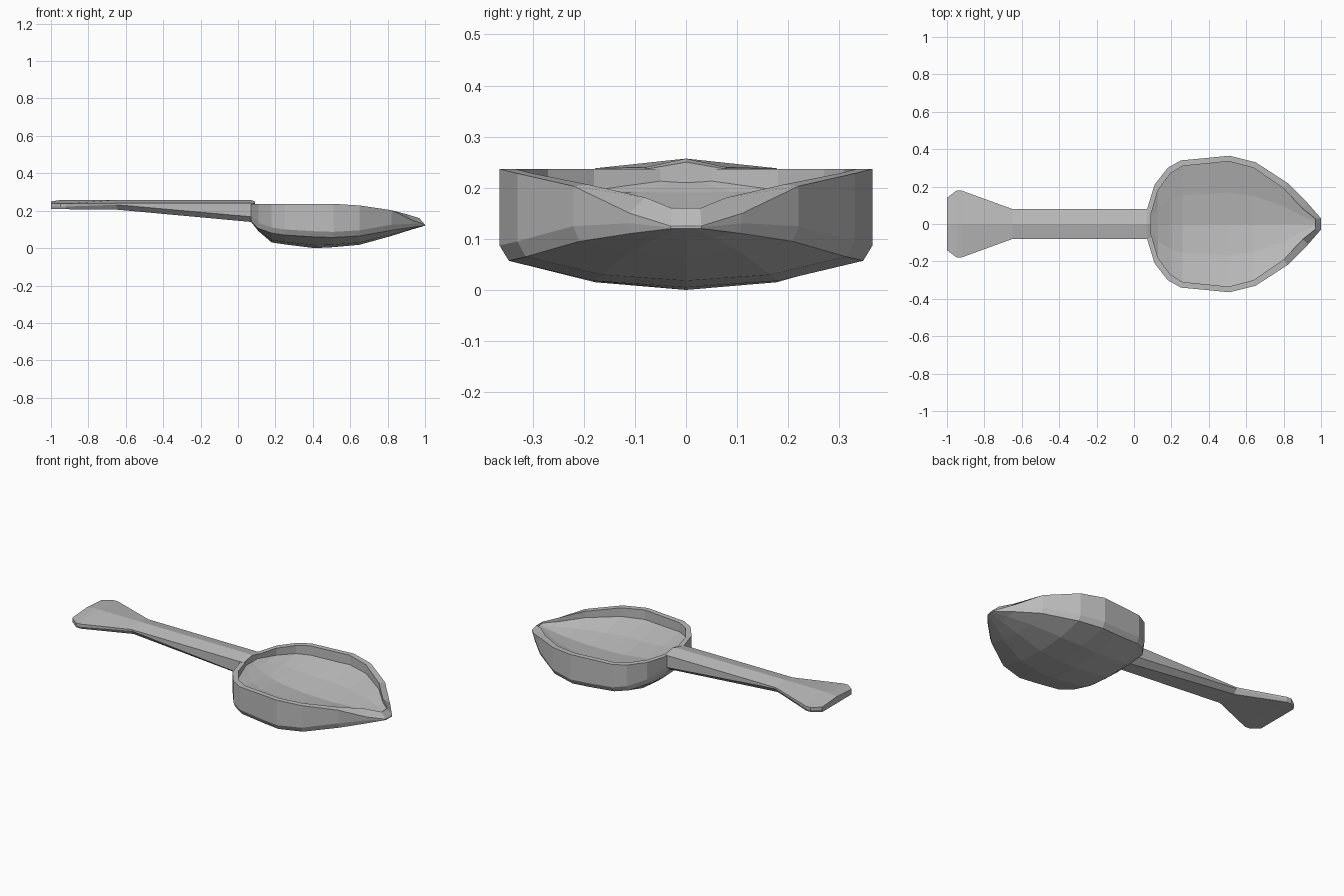
import bpy
import bmesh

cube = bpy.data.objects.get("Cube")
if cube:
    bpy.data.objects.remove(cube, do_unlink=True)

steel = bpy.data.materials.new("brushed_grey")
steel.use_nodes = True
grey = (0.5, 0.5, 0.5, 1)
steel.diffuse_color = grey
steel.node_tree.nodes["Principled BSDF"].inputs["Base Color"].default_value = grey


def mirror_profile(half):
    """Profile from +y to the centre, continued to -y."""
    return half + [(x, -y, z) for x, y, z in reversed(half[:-1])]


def loft(bm, sections):
    """Skin consecutive open sections, return the vertex grid."""
    grid = [[bm.verts.new(p) for p in s] for s in sections]
    for a, b in zip(grid, grid[1:]):
        for i in range(len(a) - 1):
            bm.faces.new((a[i], a[i + 1], b[i + 1], b[i]))
    return grid


def finish(bm, name):
    bmesh.ops.remove_doubles(bm, verts=bm.verts, dist=0.0005)
    bmesh.ops.recalc_face_normals(bm, faces=bm.faces)
    mesh = bpy.data.meshes.new(name)
    bm.to_mesh(mesh)
    bm.free()
    mesh.materials.append(steel)
    obj = bpy.data.objects.new(name, mesh)
    bpy.context.collection.objects.link(obj)
    return obj


# Bowl stations: x, half width, outer rim, chine, keel,
# then inner rim, floor edge and floor centre heights
STATIONS = [
    (0.07, 0.08, 0.237, 0.145, 0.14, 0.237, 0.213, 0.21),
    (0.11, 0.21, 0.237, 0.105, 0.09, 0.237, 0.195, 0.19),
    (0.18, 0.30, 0.237, 0.08, 0.03, 0.237, 0.188, 0.16),
    (0.25, 0.34, 0.237, 0.07, 0.02, 0.237, 0.182, 0.14),
    (0.41, 0.355, 0.237, 0.06, 0.0, 0.237, 0.18, 0.122),
    (0.51, 0.365, 0.237, 0.057, 0.005, 0.237, 0.18, 0.118),
    (0.65, 0.33, 0.228, 0.065, 0.018, 0.228, 0.176, 0.116),
    (0.82, 0.22, 0.203, 0.095, 0.065, 0.206, 0.168, 0.125),
    (0.93, 0.11, 0.15, 0.111, 0.1, 0.181, 0.158, 0.14),
    (1.0, 0.03, 0.125, 0.12, 0.12, 0.16, 0.152, 0.148),
]
WALL = 0.03


def outer_section(station):
    x, w, rim, chine, keel = station[:5]
    upper = min(chine + 0.03, (rim + chine) / 2)
    mid = keel + (chine - keel) * 0.25
    return mirror_profile([(x, w, rim), (x, w, upper), (x, w * 0.95, chine),
                           (x, w * 0.5, mid), (x, 0, keel)])


def inner_section(station):
    x, w = station[:2]
    rim, edge, floor = station[5:]
    x = 0.09 + (x - 0.07) * 0.946
    w = max(w - WALL, 0.028)
    mid = floor + (edge - floor) * 0.35
    return mirror_profile([(x, w, rim), (x, w, edge), (x, w * 0.5, mid), (x, 0, floor)])


# Bowl: outer shell, inner shell and the rim joining them
bm = bmesh.new()
outer = loft(bm, [outer_section(s) for s in STATIONS])
inner = loft(bm, [inner_section(s) for s in STATIONS])
for shell in (outer, inner):
    bm.faces.new(shell[0])
    bm.faces.new(shell[-1])
for side in (0, -1):
    for i in range(len(STATIONS) - 1):
        bm.faces.new((outer[i][side], outer[i + 1][side],
                      inner[i + 1][side], inner[i][side]))
for end in (0, -1):
    bm.faces.new((outer[end][0], inner[end][0], inner[end][-1], outer[end][-1]))
finish(bm, "spoon_bowl")

# Handle stations: x, half width, bottom half width, ridge, edge, side, bottom
HANDLE = [
    (-1.0, 0.14, 0.135, 0.25, 0.24, 0.222, 0.21),
    (-0.95, 0.178, 0.172, 0.257, 0.238, 0.222, 0.209),
    (-0.92, 0.178, 0.172, 0.257, 0.238, 0.222, 0.208),
    (-0.65, 0.08, 0.06, 0.257, 0.24, 0.232, 0.206),
    (0.07, 0.08, 0.04, 0.257, 0.24, 0.168, 0.14),
    (0.09, 0.075, 0.04, 0.25, 0.237, 0.168, 0.145),
]

# Handle: ridged top, bevelled underside, flared grip end
bm = bmesh.new()
rings = []
for x, w, base, ridge, edge, side, low in HANDLE:
    right = [(x, w, edge), (x, w, side), (x, base, low)]
    left = [(px, -py, pz) for px, py, pz in reversed(right)]
    rings.append([(x, 0, ridge)] + right + left + [(x, 0, ridge)])
grid = loft(bm, rings)
for ring in (grid[0], grid[-1]):
    bm.faces.new(ring[:-1])
finish(bm, "spoon_handle")
